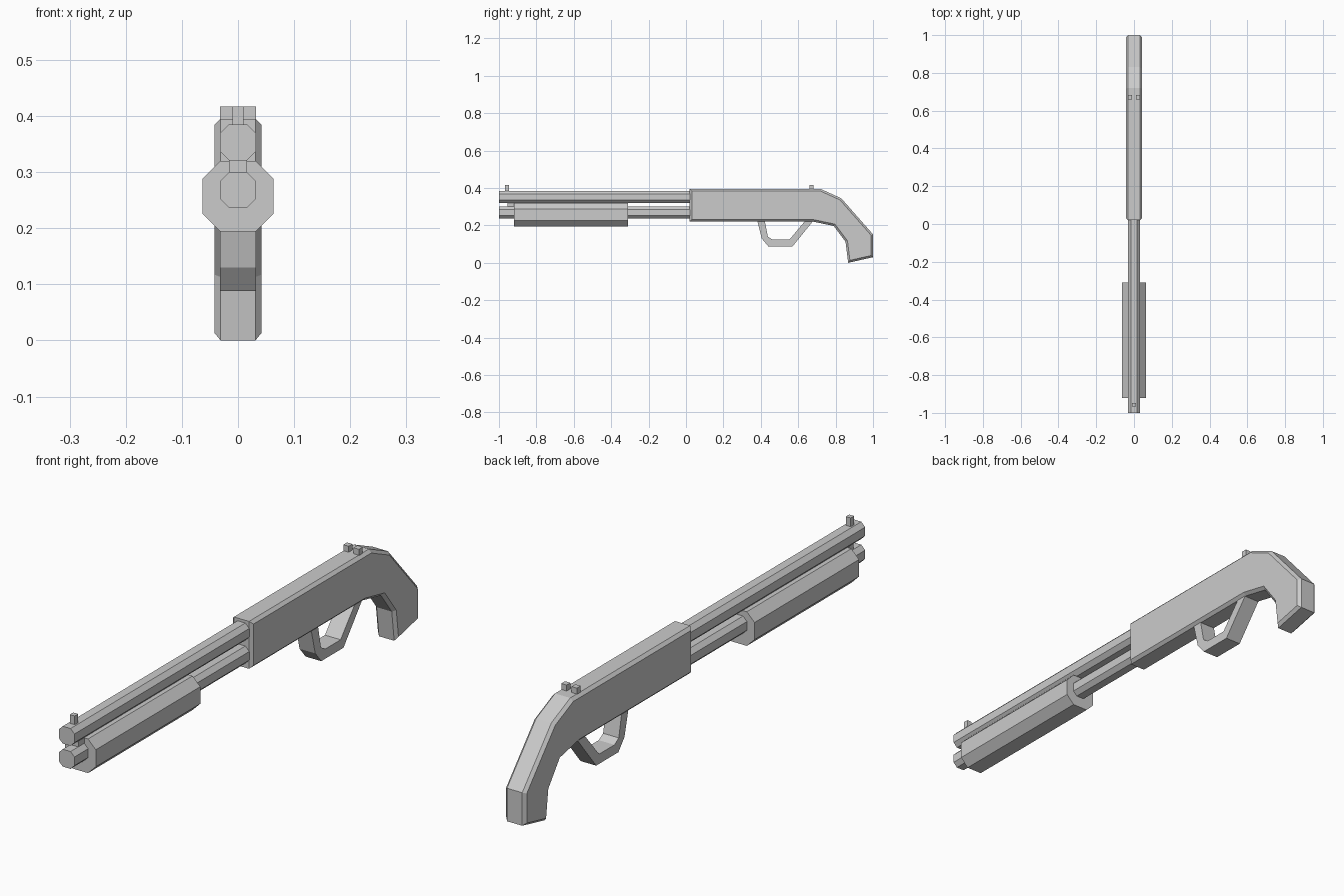
import bpy, bmesh

cube = bpy.data.objects.get("Cube")
if cube:
    bpy.data.objects.remove(cube, do_unlink=True)

grey = bpy.data.materials.new("plain grey")
grey.use_nodes = True
colour = (0.6, 0.6, 0.6, 1)
grey.diffuse_color = colour
for node in grey.node_tree.nodes:
    if node.type == 'BSDF_PRINCIPLED':
        node.inputs["Base Color"].default_value = colour


def prism(name, points, direction, bevel=0.0):
    """Extrude a closed outline; optionally chamfer the rims of both ends."""
    bm = bmesh.new()
    start = bm.faces.new([bm.verts.new(p) for p in points])
    end = bmesh.ops.extrude_face_region(bm, geom=[start], use_keep_orig=True)
    verts = [g for g in end["geom"] if isinstance(g, bmesh.types.BMVert)]
    bmesh.ops.translate(bm, verts=verts, vec=direction)
    bmesh.ops.recalc_face_normals(bm, faces=bm.faces[:])
    if bevel:
        caps = [f for f in bm.faces if abs(f.normal.x) > 0.99]
        rims = list({e for f in caps for e in f.edges})
        bmesh.ops.bevel(bm, geom=rims, offset=bevel, segments=1, affect='EDGES')
    mesh = bpy.data.meshes.new(name)
    bm.to_mesh(mesh)
    bm.free()
    mesh.materials.append(grey)
    obj = bpy.data.objects.new(name, mesh)
    bpy.context.collection.objects.link(obj)
    return obj


def octagon_bar(name, half, z, y0, y1):
    """Eight-sided bar along y with half-width corner cuts."""
    h, c = half, half / 2
    ring = [(c, h), (h, c), (h, -c), (c, -h), (-c, -h), (-h, -c), (-h, c), (-c, h)]
    return prism(name, [(x, y0, z + dz) for x, dz in ring], (0, y1 - y0, 0))


def block(name, x0, x1, y0, y1, z0, z1):
    ring = [(x0, y0, z0), (x1, y0, z0), (x1, y1, z0), (x0, y1, z0)]
    return prism(name, ring, (0, 0, z1 - z0))


def side_profile(name, half, outline, bevel=0.0):
    return prism(name, [(-half, y, z) for y, z in outline], (2 * half, 0, 0), bevel)


# Barrel, tube beneath it and sliding grip
octagon_bar("barrel", 0.032, 0.353, -1.0, 0.05)
octagon_bar("lower_tube", 0.032, 0.268, -1.0, 0.05)
octagon_bar("sliding_grip", 0.063, 0.257, -0.92, -0.31)
block("tube_bracket", -0.016, 0.016, -0.955, -0.92, 0.29, 0.33)

# Body and curved handle in one chamfered shape
side_profile("body_and_handle", 0.042, [
    (0.02, 0.22), (0.02, 0.395), (0.72, 0.395), (0.83, 0.345), (1.0, 0.152),
    (1.0, 0.03), (0.867, 0.0), (0.853, 0.113), (0.79, 0.197), (0.68, 0.22)], 0.011)

# Guard loop, open at the top where it meets the body
side_profile("guard", 0.032, [
    (0.38, 0.23), (0.405, 0.13), (0.44, 0.088), (0.57, 0.088), (0.685, 0.23),
    (0.642, 0.23), (0.553, 0.124), (0.463, 0.124), (0.438, 0.14), (0.42, 0.23)])

# Sights
block("front_sight", -0.01, 0.01, -0.967, -0.947, 0.38, 0.417)
for side, x in (("right", -0.021), ("left", 0.021)):
    block(side + "_rear_sight", x - 0.011, x + 0.011, 0.66, 0.682, 0.39, 0.417)
